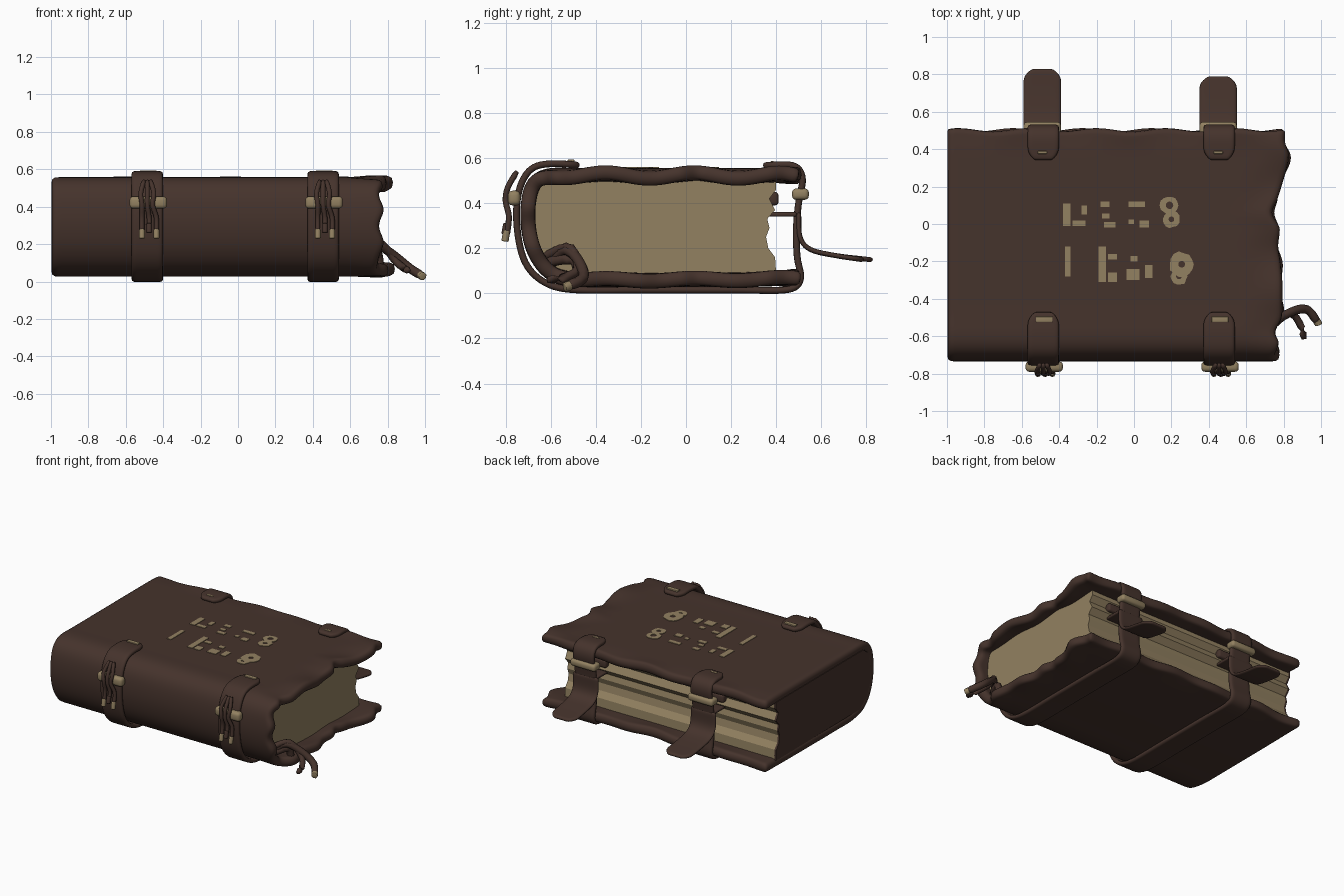
import bpy, bmesh, math, random
from mathutils import Vector

if "Cube" in bpy.data.objects:
    bpy.data.objects.remove(bpy.data.objects["Cube"])

random.seed(4)


def material(name, col):
    m = bpy.data.materials.new(name)
    m.diffuse_color = (*col, 1)
    m.use_nodes = True
    m.node_tree.nodes["Principled BSDF"].inputs["Base Color"].default_value = m.diffuse_color
    return m


LEATHER = material("brown leather", (0.06, 0.033, 0.025))
PAPER = material("aged paper", (0.29, 0.22, 0.12))


def add_mesh(name, verts, faces, mat, smooth=True):
    me = bpy.data.meshes.new(name)
    me.from_pydata([tuple(v) for v in verts], [], faces)
    bm = bmesh.new()
    bm.from_mesh(me)
    bmesh.ops.recalc_face_normals(bm, faces=bm.faces)
    bm.to_mesh(me)
    bm.free()
    me.materials.append(mat)
    if smooth:
        me.shade_smooth()
    ob = bpy.data.objects.new(name, me)
    bpy.context.collection.objects.link(ob)
    return ob


def resample(pts, n):
    """Smooth curve through the points, with n evenly spaced samples."""
    p = [Vector(q) for q in pts]
    p = [2 * p[0] - p[1]] + p + [2 * p[-1] - p[-2]]
    fine = []
    for i in range(1, len(p) - 2):
        a, b, c, d = p[i - 1:i + 3]
        for k in range(20):
            t = k / 20
            fine.append(0.5 * (2 * b + (c - a) * t + (2 * a - 5 * b + 4 * c - d) * t * t
                               + (3 * b - a - 3 * c + d) * t ** 3))
    fine.append(p[-2])
    acc = [0]
    for a, b in zip(fine, fine[1:]):
        acc.append(acc[-1] + (b - a).length)
    out, k = [], 0
    for i in range(n):
        d = acc[-1] * i / (n - 1)
        while k < len(acc) - 2 and acc[k + 1] < d:
            k += 1
        out.append(fine[k].lerp(fine[k + 1], (d - acc[k]) / (acc[k + 1] - acc[k])))
    return out


def sheet(name, path, span, cols, thick, warp=None):
    """Thick soft leather sheet: a (y, z) path swept across x."""
    pts = [Vector((0, p[0], p[1])) for p in path]
    verts, n = [], len(pts)
    for i, p in enumerate(pts):
        x0, x1 = span(i, p)
        for j in range(cols + 1):
            s = j / cols
            v = Vector((x0 + (x1 - x0) * s, p.y, p.z))
            verts.append(warp(v, s, i / (n - 1)) if warp else v)
    c = cols + 1
    faces = [(i * c + j, i * c + j + 1, (i + 1) * c + j + 1, (i + 1) * c + j)
             for i in range(n - 1) for j in range(cols)]
    ob = add_mesh(name, verts, faces, LEATHER)
    sol = ob.modifiers.new("thickness", 'SOLIDIFY')
    sol.thickness, sol.offset = thick, 0
    sub = ob.modifiers.new("soft", 'SUBSURF')
    sub.levels = sub.render_levels = 1
    return ob


def strap(name, x, half, pts, n, thick, round_start=True):
    path = resample(pts, n)
    step = (path[1] - path[0]).length

    def span(i, p):
        d = (n - 1 - i) * step
        if round_start:
            d = min(d, i * step)
        f = 1 - 0.45 * max(0, 1 - d / 0.06) ** 2
        return x - half * f, x + half * f
    return sheet(name, path, span, 6, thick)


def box(name, lo, hi, mat, bevel=0.0):
    v = [(x, y, z) for x in (lo[0], hi[0]) for y in (lo[1], hi[1]) for z in (lo[2], hi[2])]
    f = [(0, 1, 3, 2), (4, 6, 7, 5), (0, 4, 5, 1), (2, 3, 7, 6), (0, 2, 6, 4), (1, 5, 7, 3)]
    ob = add_mesh(name, v, f, mat, smooth=bevel > 0)
    if bevel:
        b = ob.modifiers.new("round", 'BEVEL')
        b.width, b.segments = bevel, 3
    return ob


def cord(name, pts, r, mat=LEATHER):
    path = resample(pts, 16)
    verts, k = [], 8
    for i, p in enumerate(path):
        t = (path[min(i + 1, 15)] - path[max(i - 1, 0)]).normalized()
        a = t.orthogonal() if abs(t.y) > 0.95 else t.cross(Vector((0, 1, 0)))
        a.normalize()
        b = t.cross(a)
        rr = r * (0.7 if i in (0, 15) else 1)
        for q in range(k):
            w = 2 * math.pi * q / k
            verts.append(p + rr * (a * math.cos(w) + b * math.sin(w)))
    faces = [(i * k + q, i * k + (q + 1) % k, (i + 1) * k + (q + 1) % k, (i + 1) * k + q)
             for i in range(15) for q in range(k)]
    faces += [tuple(range(k))[::-1], tuple(range(15 * k, 16 * k))]
    return add_mesh(name, verts, faces, mat)


def prism(name, prof, x0, x1, mat):
    n = len(prof)
    verts = [(x, y, z) for x in (x0, x1) for y, z in prof]
    faces = [tuple(range(n)), tuple(range(n, 2 * n))[::-1]]
    faces += [(i, (i + 1) % n, n + (i + 1) % n, n + i) for i in range(n)]
    return add_mesh(name, verts, faces, mat, smooth=False)


# wrapped cover with a torn right edge
EDGE = [(-.75, .77), (-.65, .775), (-.58, .75), (-.5, .795), (-.3, .795), (-.2, .785), (-.12, .77),
        (-.02, .785), (.06, .73), (.12, .765), (.2, .79), (.3, .82), (.37, .835), (.44, .805), (.52, .815)]


def torn(y):
    for (a, xa), (b, xb) in zip(EDGE, EDGE[1:]):
        if a <= y <= b:
            return xa + (xb - xa) * (y - a) / (b - a)
    return 0.77


def cover_span(i, p):
    if p.y < -0.62:
        return -1, 0.768 + 0.015 * math.sin(p.z * 38)
    return -1, torn(p.y) + (0 if p.z > 0.3 else 0.012 * math.sin(p.y * 23))


def cover_warp(v, s, t):
    rim = max(0, (s - 0.9) / 0.1)
    v.z += rim * 0.016 * math.sin(v.y * 16 + 1) * (1 if v.z > 0.3 else 0.5)
    if v.y > 0.4:
        b = (v.y - 0.4) / 0.1
        v.y += b * 0.009 * math.sin(v.x * 17 + t * 5)
        v.z += b * 0.008 * math.sin(v.x * 11 + 2)
    return v


COVER = resample([(.505, .07), (.3, .063), (-.3, .06), (-.48, .063), (-.6, .095), (-.67, .18), (-.70, .3),
                  (-.695, .42), (-.665, .495), (-.6, .523), (-.45, .5225), (0, .5225), (.3, .5225),
                  (.505, .5225)], 90)
sheet("cover", COVER, cover_span, 44, 0.066, cover_warp)

# page block with a hollow ridged fore edge, and the closed left end
FORE = [(.40, .085), (.395, .16), (.365, .2), (.355, .25), (.37, .29), (.36, .33), (.395, .37),
        (.37, .42), (.40, .46), (.40, .505)]
BACK = [(-.6, .505), (-.66, .46), (-.685, .36), (-.68, .25), (-.64, .15), (-.56, .09)]
prism("page_block", FORE + BACK, -0.985, 0.69, PAPER)
prism("left_end", FORE + BACK, -0.998, -0.984, LEATHER)

# straps with buckles, flaps and knotted ties
LOOP = [(-.47, .568), (-.6, .575), (-.69, .55), (-.742, .45), (-.75, .3), (-.715, .14), (-.63, .05),
        (-.5, .016), (-.2, .015), (.2, .015), (.45, .016), (.51, .06), (.493, .16), (.49, .3), (.502, .42),
        (.518, .51), (.48, .567), (.34, .567)]
for side, x, tip in (("left", -.485, .83), ("right", .455, .79)):
    strap(side + "_strap", x, .085, LOOP, 90, .03)
    strap(side + "_flap", x - .005, .102,
          [(.5, .36), (.505, .25), (.55, .195), (.66, .168), (tip, .148)], 20, .022, False)
    box(side + "_front_buckle", (x - .095, -.79, .39), (x + .105, -.735, .455), PAPER, .02)
    box(side + "_back_buckle", (x - .105, .47, .415), (x + .095, .545, .465), PAPER, .018)
    box(side + "_keeper", (x - .09, .34, .34), (x + .09, .49, .36), LEATHER, .008)
    box(side + "_upper_keeper", (x - .1, .36, .39), (x + .1, .41, .45), LEATHER, .015)
    box(side + "_front_tab_wear", (x - .04, -.525, .58), (x + .05, -.495, .594), PAPER, .004)
    box(side + "_back_tab_rivet", (x - .03, .375, .575), (x + .02, .39, .587), PAPER, .004)
    for k, dx in enumerate((-.035, 0, .035)):
        low = .25 + .03 * (k % 2)
        xe = x + dx * 1.1 + .01
        cord(f"{side}_tie_{k}", [(x + dx * .5, -.75, .54), (x + dx, -.79, .47), (x + dx * .8, -.8, .41),
                                 (xe, -.785, .34), (xe, -.795, low)], .013)
        cord(f"{side}_tie_tip_{k}", [(xe, -.794, low + .03), (xe, -.8, low), (xe, -.803, low - .02)],
             .016, PAPER if k != 1 else LEATHER)

# loose binding cords at the right end of the spine
cord("spine_cord_long", [(.66, -.62, .1), (.74, -.54, .19), (.82, -.48, .15), (.92, -.455, .07),
                         (.985, -.53, .03)], .024)
cord("spine_cord_short", [(.66, -.65, .15), (.76, -.52, .205), (.84, -.48, .11), (.89, -.54, .07),
                          (.91, -.615, .06)], .02)
cord("spine_cord_inner", [(.68, -.63, .13), (.73, -.55, .15), (.75, -.49, .14), (.76, -.47, .04)], .024)
cord("spine_cord_tip", [(.975, -.515, .035), (.984, -.53, .03), (.988, -.54, .028)], .022, PAPER)

# worn pale patches on the top cover
PATCHES = [(-.38, -.01, -.34, .11), (-.33, -.01, -.26, .02), (-.28, .05, -.25, .1), (-.18, .09, -.13, .12),
           (-.17, .03, -.13, .055), (-.16, -.02, -.1, .01), (-.03, .09, .06, .12), (-.03, 0, 0, .025),
           (.03, -.02, .08, .02), (-.37, -.28, -.34, -.12), (-.19, -.31, -.15, -.12), (-.14, -.31, -.09, -.26),
           (-.14, -.19, -.09, -.16), (-.04, -.3, .03, -.24), (.06, -.29, .1, -.22), (-.02, -.2, .02, -.17)]
for i, (a, b, c, d) in enumerate(PATCHES):
    box(f"worn_patch_{i}", (a, b, .553), (c, d, .5595), PAPER)


def ring(name, cx, cy, r, hole):
    n = 14
    verts, faces = [], []
    for k in range(n):
        w = 2 * math.pi * k / n
        o = r * random.uniform(.9, 1.1)
        for q, z in ((o, .553), (o, .5595), (hole, .5595), (hole, .553)):
            verts.append((cx + q * math.cos(w), cy + q * math.sin(w), z))
        m = (k + 1) % n
        faces += [(4 * k + e, 4 * m + e, 4 * m + (e + 1) % 4, 4 * k + (e + 1) % 4) for e in range(4)]
    add_mesh(name, verts, faces, PAPER, smooth=False)


for i, (cx, cy, r, h) in enumerate([(.19, .1, .05, .02), (.2, .025, .045, .015),
                                    (.255, -.215, .065, .018), (.24, -.28, .045, .015)]):
    ring(f"worn_ring_{i}", cx, cy, r, h)
